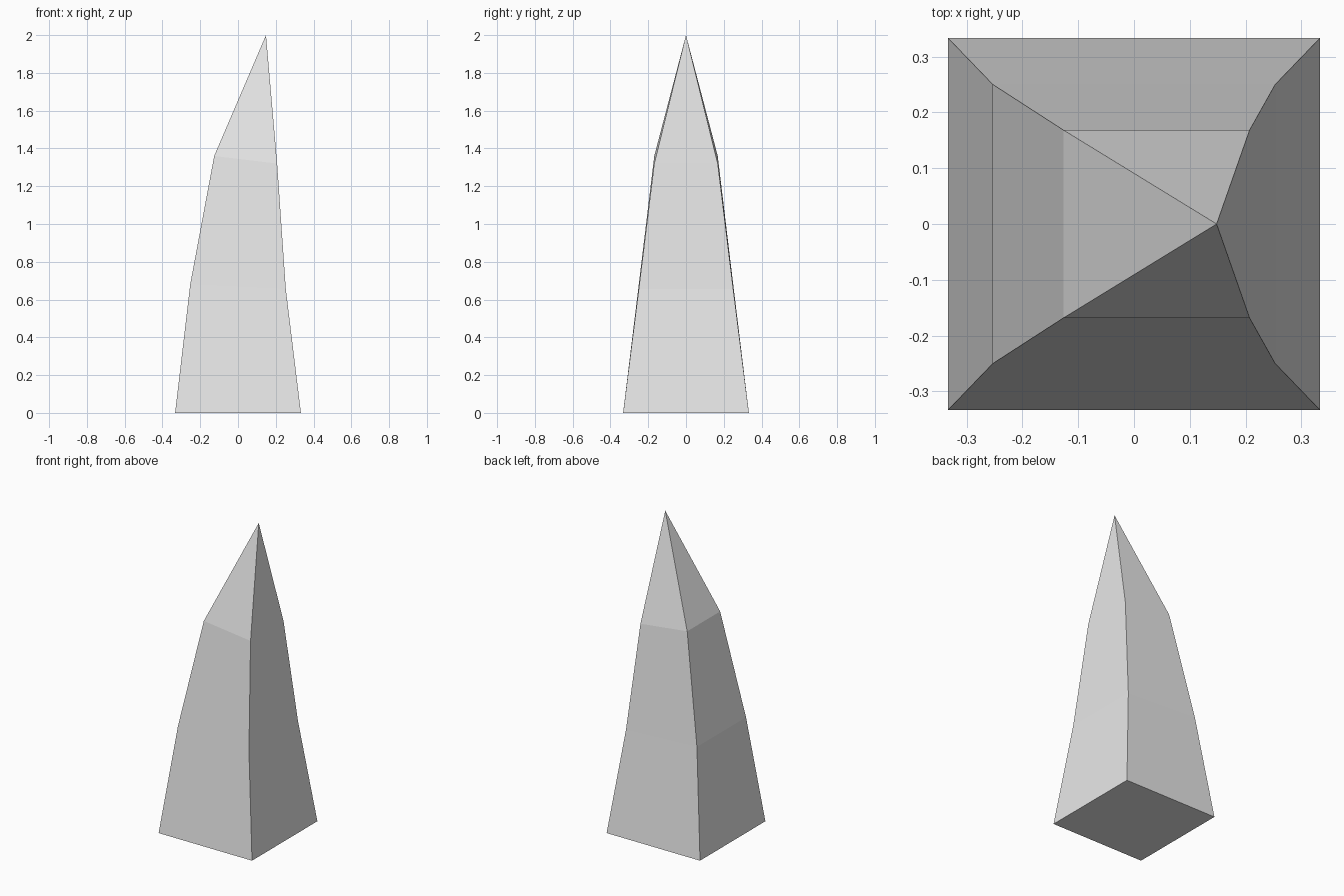
import bpy
import bmesh

cube = bpy.data.objects.get("Cube")
if cube:
    bpy.data.objects.remove(cube, do_unlink=True)

# Plain grey stone
stone = bpy.data.materials.new("grey_stone")
stone.use_nodes = True
grey = (0.8, 0.8, 0.8, 1)
stone.diffuse_color = grey
stone.node_tree.nodes["Principled BSDF"].inputs["Base Color"].default_value = grey

# Tilted square rings: (right x, right z, left x, left z, half depth)
RINGS = [
    (-0.333, 0.0, 0.333, 0.0, 0.333),
    (-0.253, 0.68, 0.253, 0.655, 0.25),
    (-0.126, 1.36, 0.207, 1.32, 0.168),
]
APEX = (0.148, 0, 2)

bm = bmesh.new()
loops = []
for xa, za, xb, zb, d in RINGS:
    corners = [(xa, -d, za), (xb, -d, zb), (xb, d, zb), (xa, d, za)]
    loops.append([bm.verts.new(c) for c in corners])

# Flat underside, sloping bands and leaning tip
bm.faces.new(reversed(loops[0]))
tip = bm.verts.new(APEX)
for i in range(4):
    j = (i + 1) % 4
    for low, high in zip(loops, loops[1:]):
        bm.faces.new((low[i], low[j], high[j], high[i]))
    bm.faces.new((loops[-1][i], loops[-1][j], tip))
bmesh.ops.recalc_face_normals(bm, faces=bm.faces)

mesh = bpy.data.meshes.new("stone_spike")
bm.to_mesh(mesh)
bm.free()
mesh.materials.append(stone)
spike = bpy.data.objects.new("stone_spike", mesh)
bpy.context.collection.objects.link(spike)
